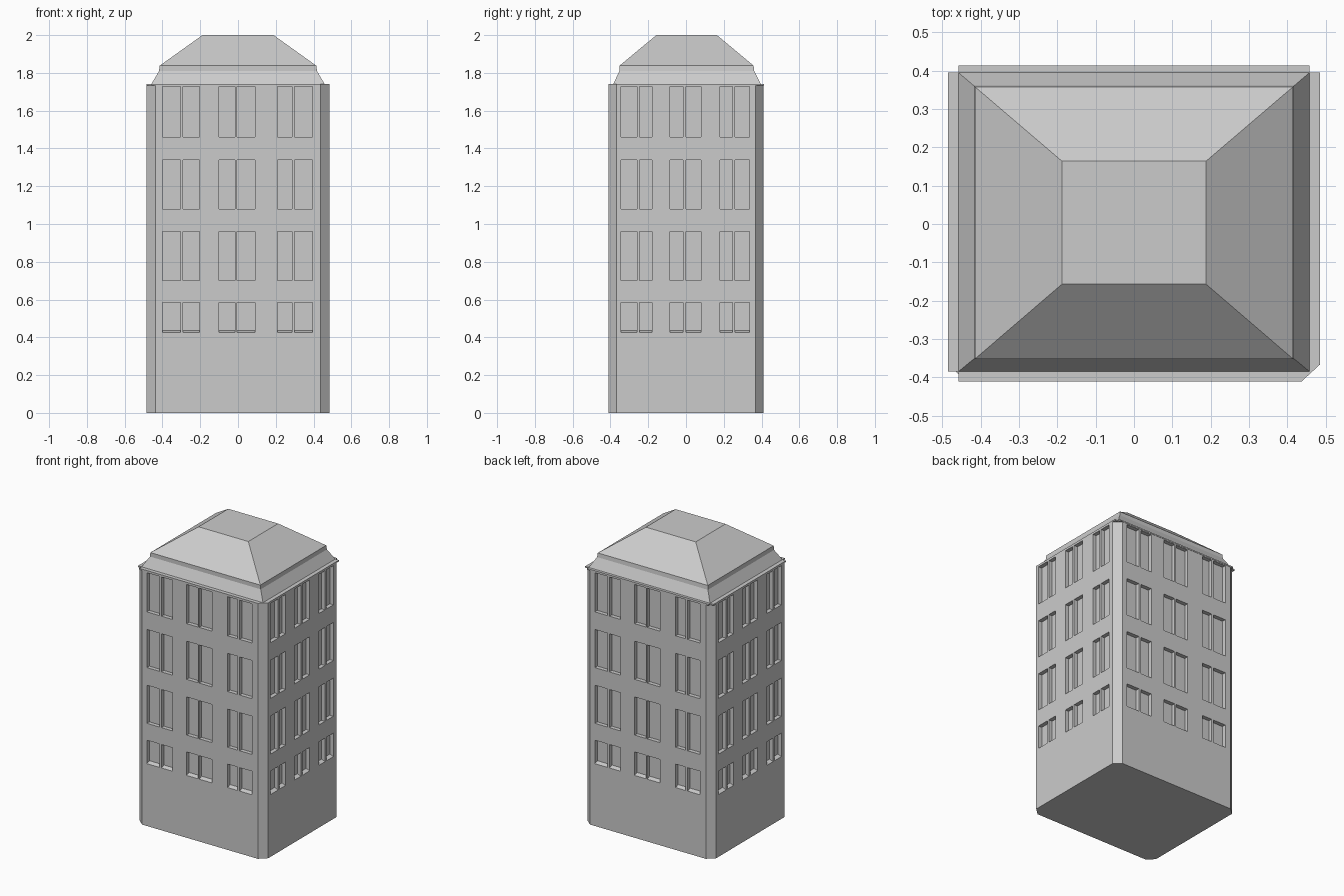
import bpy, bmesh

if "Cube" in bpy.data.objects:
    bpy.data.objects.remove(bpy.data.objects["Cube"])

stone = bpy.data.materials.new("grey stone")
stone.diffuse_color = (0.6, 0.6, 0.6, 1)
stone.use_nodes = True
stone.node_tree.nodes["Principled BSDF"].inputs["Base Color"].default_value = stone.diffuse_color


def add_loft(bm, rings):
    """Closed solid through a stack of matching vertex rings."""
    loops = [[bm.verts.new(p) for p in ring] for ring in rings]
    n = len(loops[0])
    for a, b in zip(loops, loops[1:]):
        for i in range(n):
            j = (i + 1) % n
            bm.faces.new((a[i], a[j], b[j], b[i]))
    bm.faces.new(loops[0][::-1])
    bm.faces.new(loops[-1])


def finish(name, bm):
    bmesh.ops.recalc_face_normals(bm, faces=bm.faces)
    me = bpy.data.meshes.new(name)
    bm.to_mesh(me)
    bm.free()
    me.materials.append(stone)
    ob = bpy.data.objects.new(name, me)
    bpy.context.collection.objects.link(ob)
    return ob


def loft(name, rings):
    bm = bmesh.new()
    add_loft(bm, rings)
    return finish(name, bm)


def at(points, z):
    return [(x, y, z) for x, y in points]


def rect(x0, x1, y0, y1, z):
    return [(x0, y0, z), (x1, y0, z), (x1, y1, z), (x0, y1, z)]


# tower walls with chamfered corners
X, Y, DEPTH = 0.485, 0.411, 0.027
plan = [(-.437, -Y), (.437, -Y), (X, -.367), (X, .369),
        (.437, Y), (-.437, Y), (-X, .369), (-X, -.367)]
walls = loft("tower_walls", [at(plan, 0), at(plan, 1.733)])

# window recesses: paired panes, four storeys, on all four sides
front = [(-.40, -.305), (-.29, -.205), (-.10, -.015),
         (-.005, .09), (.21, .285), (.30, .395)]
side = [(-.345, -.26), (-.245, -.18), (-.085, -.015),
        (0, .08), (.18, .245), (.26, .335)]
# bottom at the outside, bottom at the back of the recess, top
storeys = [(.425, .435, .585), (.70, .70, .96),
           (1.08, 1.08, 1.34), (1.46, 1.46, 1.727)]

bm = bmesh.new()
for panes, half, turned in ((front, Y, False), (side, X, True)):
    for s in (1, -1):
        for a, b in panes:
            for zo, zi, zt in storeys:
                slope = (zi - zo) / DEPTH
                prof = [(half + .02, zo - .02 * slope), (half - DEPTH, zi),
                        (half - DEPTH, zt), (half + .02, zt)]
                rings = []
                for u in (a, b):
                    if turned:
                        rings.append([(s * d, s * u, z) for d, z in prof])
                    else:
                        rings.append([(s * u, -s * d, z) for d, z in prof])
                add_loft(bm, rings)
cutter = finish("window_cutter", bm)
cutter.hide_render = True

mod = walls.modifiers.new("windows", "BOOLEAN")
mod.operation = "DIFFERENCE"
mod.solver = "EXACT"
mod.object = cutter
dg = bpy.context.evaluated_depsgraph_get()
cut = bpy.data.meshes.new_from_object(walls.evaluated_get(dg))
walls.modifiers.clear()
walls.data = cut
bpy.data.objects.remove(cutter)

# thin ledge on top of the walls, notched at three corners
ledge = [(-.458, -Y), (.437, -Y), (X, -.367), (X, .395), (.458, .395),
         (.458, .413), (-.458, .413), (-.458, .395), (-X, .395),
         (-X, -.385), (-.458, -.385)]
loft("wall_top_ledge", [at(ledge, 1.733), at(ledge, 1.742)])

# roof: flared skirt, upright band, hipped slopes and flat top
loft("roof", [rect(-.458, .458, -.385, .395, 1.742),
              rect(-.418, .418, -.352, .361, 1.81),
              rect(-.415, .415, -.352, .358, 1.838),
              rect(-.188, .188, -.157, .164, 2.0)])
